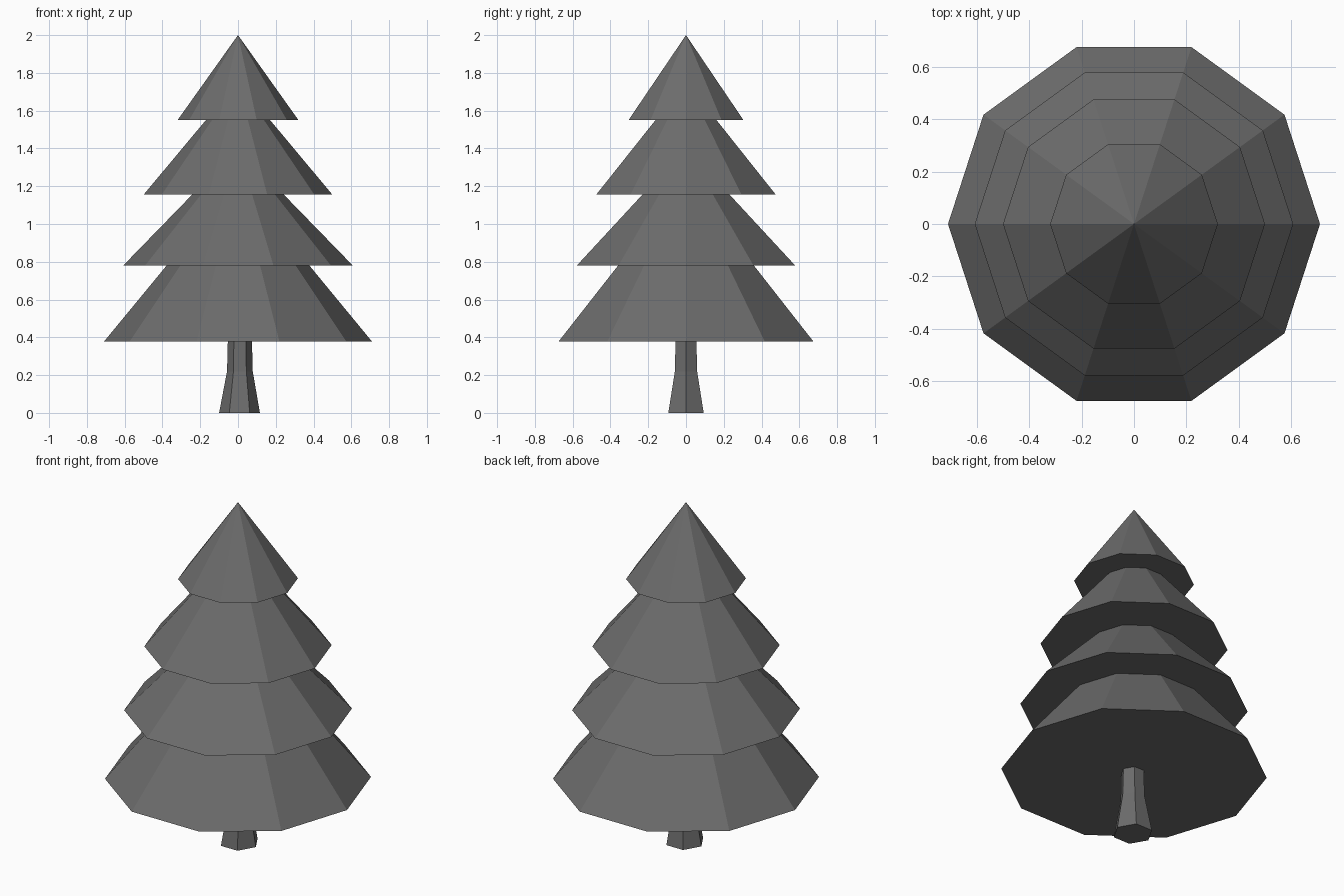
import bpy, bmesh, math

if "Cube" in bpy.data.objects:
    bpy.data.objects.remove(bpy.data.objects["Cube"])

grey = bpy.data.materials.new("dark grey")
grey.diffuse_color = (0.15, 0.15, 0.15, 1)
grey.use_nodes = True
grey.node_tree.nodes["Principled BSDF"].inputs["Base Color"].default_value = grey.diffuse_color


def lathe(name, sides, profile, apex=None):
    """Closed faceted solid from rings (radius, z, x offset), with an optional tip."""
    bm = bmesh.new()
    rings = []
    for r, z, cx in profile:
        rings.append([bm.verts.new((cx + r * math.cos(2 * math.pi * i / sides),
                                    r * math.sin(2 * math.pi * i / sides), z))
                      for i in range(sides)])
    for a, b in zip(rings, rings[1:]):
        for i in range(sides):
            j = (i + 1) % sides
            bm.faces.new((a[i], a[j], b[j], b[i]))
    bm.faces.new(rings[0][::-1])
    if apex is None:
        bm.faces.new(rings[-1])
    else:
        tip = bm.verts.new((0, 0, apex))
        for i in range(sides):
            bm.faces.new((rings[-1][i], rings[-1][(i + 1) % sides], tip))
    bmesh.ops.recalc_face_normals(bm, faces=bm.faces)
    mesh = bpy.data.meshes.new(name)
    bm.to_mesh(mesh)
    bm.free()
    mesh.materials.append(grey)
    obj = bpy.data.objects.new(name, mesh)
    bpy.context.collection.objects.link(obj)
    return obj


# Foliage: stacked ten-sided skirts (rim radius, rim height, neck radius under the next skirt)
tiers = [(0.71, 0.377, 0.378), (0.608, 0.78, 0.243), (0.50, 1.155, 0.17), (0.32, 1.55, None)]
profile = []
for k, (rim, z, neck) in enumerate(tiers):
    profile.append((rim, z, 0))
    if neck:
        profile.append((neck, tiers[k + 1][1], 0))
lathe("foliage", 10, profile, apex=2.0)

# Trunk: six-sided, flared at the foot, slightly off centre
lathe("trunk", 6, [(0.108, 0, 0.008), (0.068, 0.22, 0.01), (0.064, 0.377, 0.01)])
